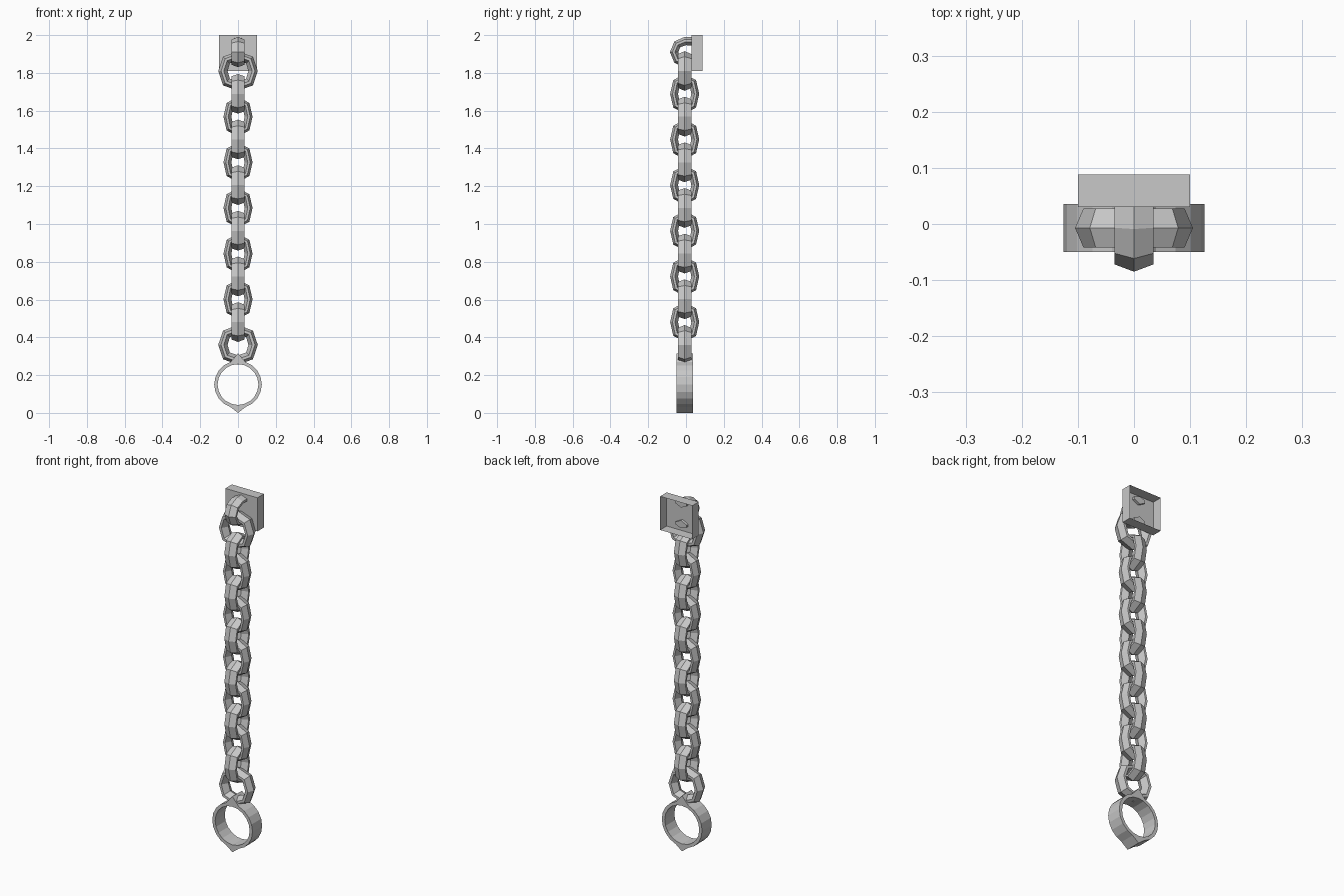
import bpy, bmesh, math
from mathutils import Vector

cube = bpy.data.objects.get("Cube")
if cube:
    bpy.data.objects.remove(cube, do_unlink=True)

steel = bpy.data.materials.new("grey_steel")
steel.use_nodes = True
grey = (0.58, 0.58, 0.58, 1)
steel.diffuse_color = grey
steel.node_tree.nodes["Principled BSDF"].inputs["Base Color"].default_value = grey

MID_Y = -0.007


def finish(name, bm):
    bmesh.ops.recalc_face_normals(bm, faces=bm.faces)
    mesh = bpy.data.meshes.new(name)
    bm.to_mesh(mesh)
    bm.free()
    mesh.materials.append(steel)
    obj = bpy.data.objects.new(name, mesh)
    bpy.context.collection.objects.link(obj)
    return obj


def bar(name, path, across, closed, thick):
    """Sweep a hexagonal bar along a planar path; across is the plane normal."""
    half = 0.035
    section = [(thick, 0), (0.2 * thick, half), (-0.4 * thick, half),
               (-thick, 0), (-0.4 * thick, -half), (0.2 * thick, -half)]
    bm = bmesh.new()
    rings = []
    n = len(path)
    for i, p in enumerate(path):
        before = path[i - 1] if closed or i else p
        after = path[(i + 1) % n] if closed or i < n - 1 else p
        out = (after - before).normalized().cross(across)
        rings.append([bm.verts.new(p + out * r + across * s) for r, s in section])
    for i in range(n if closed else n - 1):
        a, b = rings[i], rings[(i + 1) % n]
        for j in range(6):
            k = (j + 1) % 6
            bm.faces.new((a[j], a[k], b[k], b[j]))
    if not closed:
        bm.faces.new(rings[0])
        bm.faces.new(rings[-1])
    return finish(name, bm)


def link(name, z, width, thick, turned):
    """Eight-sided chain link, facing front or turned sideways."""
    side = Vector((0, 1, 0)) if turned else Vector((1, 0, 0))
    up = Vector((0, 0, 1))
    centre = Vector((0, MID_Y, z))
    w, h = width - thick, 0.105 - thick
    path = []
    for i in range(8):
        a = i * math.pi / 4
        path.append(centre + side * w * math.sin(a) * (1.08 if i % 2 else 1)
                    + up * h * math.cos(a) * (1.03 if i % 2 else 1))
    # walk direction is clockwise, so this normal makes the tip point outward
    bar(name, path, up.cross(side) * -1, True, thick)


# Chain of alternating links, with a wider one at each end
COUNT = 13
for i in range(COUNT):
    end = i in (0, COUNT - 1)
    link(f"chain_link_{i + 1}", 1.81 - i * 1.45 / (COUNT - 1),
         0.105 if end else 0.077, 0.025 if end else 0.021, i % 2 == 1)

# Wall plate, a shallow box open at the back
bm = bmesh.new()
bmesh.ops.create_cube(bm, size=1)
for v in bm.verts:
    v.co = Vector((v.co.x * 0.2, 0.059 + v.co.y * 0.058, 1.905 + v.co.z * 0.19))
back = [f for f in bm.faces if f.calc_center_median().y > 0.08]
bmesh.ops.delete(bm, geom=back, context='FACES')
finish("wall_plate", bm)

# Staple: half hoop whose ends poke through the plate
R = 0.058
arc = [Vector((0, -0.005 - R * math.sin(a), 1.91 + R * math.cos(a)))
       for a in (i * math.pi / 4 for i in range(5))]
staple = [Vector((0, 0.045, 1.91 + R))] + arc + [Vector((0, 0.045, 1.91 - R))]
bar("staple", staple, Vector((-1, 0, 0)), False, 0.022)

# Cuff: flat band with a pointed tab above and a smaller one below
SEG = 20
bm = bmesh.new()
loops = []
for i in range(SEG):
    a = i * 2 * math.pi / SEG
    outer = {0: 0.165, SEG // 2: 0.15}.get(i, 0.126)
    corners = [(outer, -0.043), (outer, 0.043), (0.108, 0.043), (0.108, -0.043)]
    loops.append([bm.verts.new((r * math.sin(a), MID_Y + y, 0.15 + r * math.cos(a)))
                  for r, y in corners])
for i in range(SEG):
    a, b = loops[i], loops[(i + 1) % SEG]
    for j in range(4):
        k = (j + 1) % 4
        bm.faces.new((a[j], a[k], b[k], b[j]))
finish("cuff", bm)
